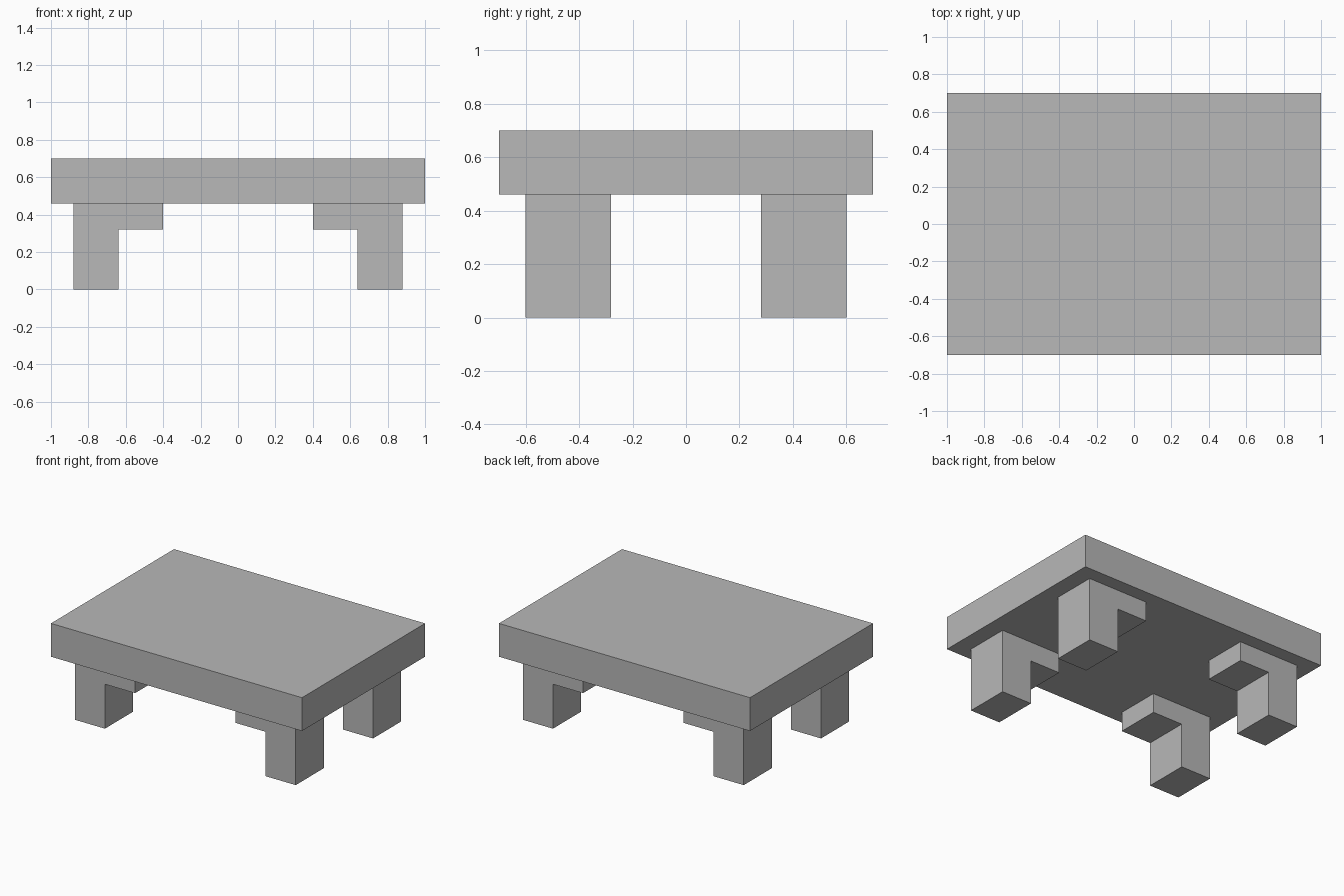
import bpy
import bmesh

cube = bpy.data.objects.get("Cube")
if cube:
    bpy.data.objects.remove(cube, do_unlink=True)

grey = bpy.data.materials.new("plain_grey")
grey.use_nodes = True
colour = (0.48, 0.48, 0.48, 1)
grey.diffuse_color = colour
grey.node_tree.nodes["Principled BSDF"].inputs["Base Color"].default_value = colour


def extrude_profile(name, profile, y0, y1):
    """Extrude an x-z outline from y0 to y1 into a solid."""
    bm = bmesh.new()
    face = bm.faces.new([bm.verts.new((x, y0, z)) for x, z in profile])
    result = bmesh.ops.extrude_face_region(bm, geom=[face], use_keep_orig=True)
    verts = [v for v in result["geom"] if isinstance(v, bmesh.types.BMVert)]
    bmesh.ops.translate(bm, verts=verts, vec=(0, y1 - y0, 0))
    bmesh.ops.recalc_face_normals(bm, faces=bm.faces)
    mesh = bpy.data.meshes.new(name)
    bm.to_mesh(mesh)
    bm.free()
    mesh.materials.append(grey)
    obj = bpy.data.objects.new(name, mesh)
    bpy.context.collection.objects.link(obj)
    return obj


# Table top slab
top_z, under_z = 0.70, 0.46
extrude_profile("table_top", [(-1, under_z), (1, under_z), (1, top_z), (-1, top_z)], -0.70, 0.70)

# Four L-shaped legs, each with a bracket pointing inward
outer, inner, bracket_end, bracket_z = 0.88, 0.64, 0.40, 0.32
outline = [(outer, 0), (outer, under_z), (bracket_end, under_z),
           (bracket_end, bracket_z), (inner, bracket_z), (inner, 0)]
for side, sx in (("left", 1), ("right", -1)):
    for end, sy in (("front", -1), ("back", 1)):
        extrude_profile(f"{end}_{side}_leg", [(sx * x, z) for x, z in outline],
                        sy * 0.28, sy * 0.60)
